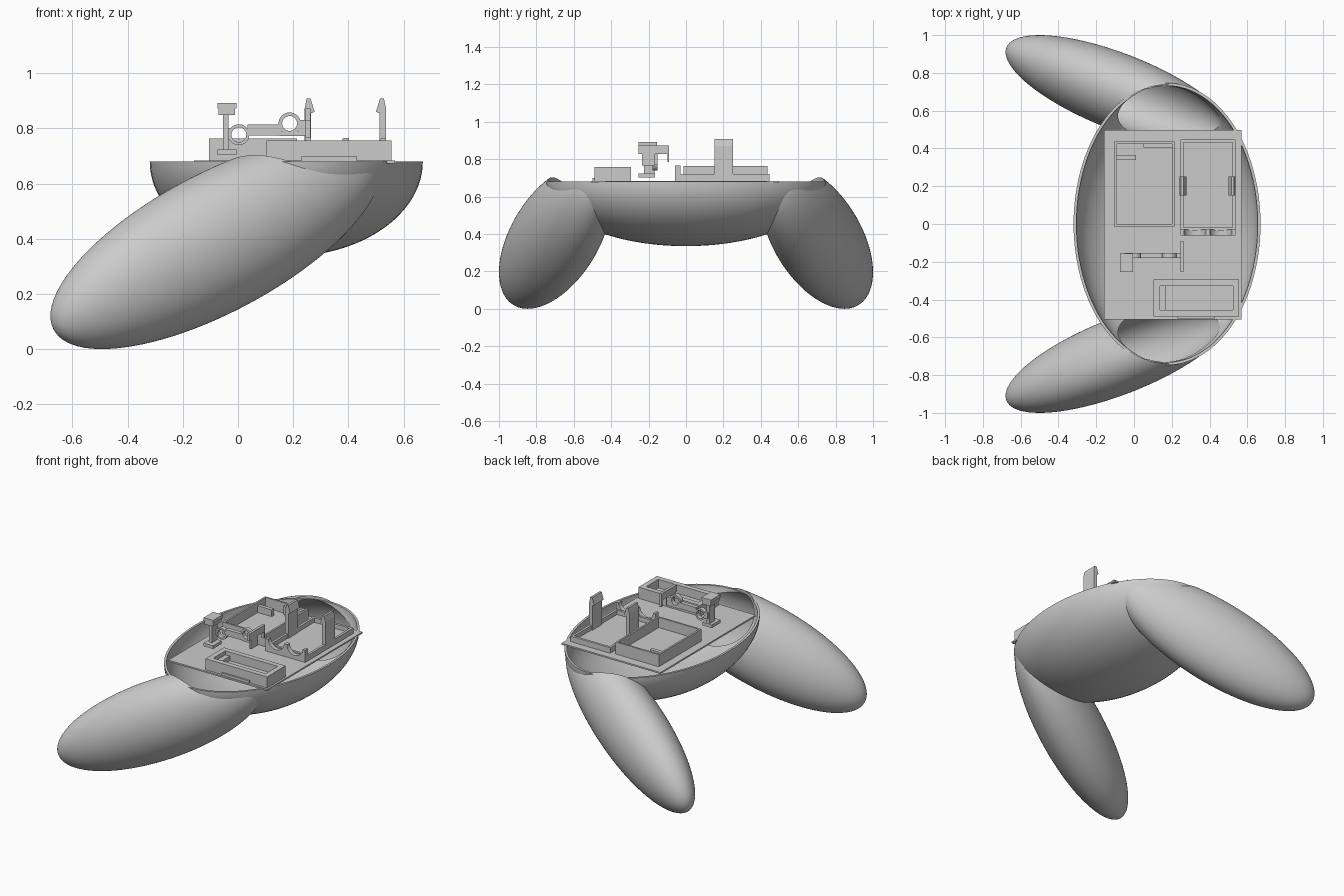
import bpy, bmesh, math
from mathutils import Matrix, Vector

if "Cube" in bpy.data.objects:
    bpy.data.objects.remove(bpy.data.objects["Cube"])

grey = bpy.data.materials.new("light_grey")
grey.diffuse_color = (0.6, 0.6, 0.6, 1)
grey.use_nodes = True
grey.node_tree.nodes["Principled BSDF"].inputs["Base Color"].default_value = grey.diffuse_color


def finish(name, bm, smooth=False):
    bmesh.ops.recalc_face_normals(bm, faces=bm.faces[:])
    me = bpy.data.meshes.new(name)
    bm.to_mesh(me)
    bm.free()
    me.materials.append(grey)
    ob = bpy.data.objects.new(name, me)
    bpy.context.collection.objects.link(ob)
    if smooth:
        me.shade_smooth()
    return ob


def add_box(bm, x0, x1, y0, y1, z0, z1):
    m = (Matrix.Translation(((x0 + x1) / 2, (y0 + y1) / 2, (z0 + z1) / 2))
         @ Matrix.Diagonal((x1 - x0, y1 - y0, z1 - z0, 1)))
    bmesh.ops.create_cube(bm, size=1, matrix=m)


def boxes(name, *dims):
    bm = bmesh.new()
    for d in dims:
        add_box(bm, *d)
    return finish(name, bm)


def extrude_xz(name, pts, y0, y1):
    """Solid from an outline in the xz plane, between two y values."""
    bm = bmesh.new()
    f = bm.faces.new([bm.verts.new((x, y0, z)) for x, z in pts])
    r = bmesh.ops.extrude_face_region(bm, geom=[f])
    bmesh.ops.translate(bm, vec=(0, y1 - y0, 0),
                        verts=[v for v in r["geom"] if isinstance(v, bmesh.types.BMVert)])
    return finish(name, bm)


def ellipsoid(name, matrix, cut_z=None):
    bm = bmesh.new()
    bmesh.ops.create_uvsphere(bm, u_segments=96, v_segments=48, radius=1, matrix=matrix)
    if cut_z is not None:
        g = bm.verts[:] + bm.edges[:] + bm.faces[:]
        r = bmesh.ops.bisect_plane(bm, geom=g, plane_co=(0, 0, cut_z),
                                   plane_no=(0, 0, 1), clear_outer=True)
        bmesh.ops.edgeloop_fill(bm, edges=[e for e in r["geom_cut"]
                                           if isinstance(e, bmesh.types.BMEdge)])
    return finish(name, bm, True)


def carve(ob, cutters):
    bpy.ops.object.select_all(action='DESELECT')
    bpy.context.view_layer.objects.active = ob
    ob.select_set(True)
    for c in cutters:
        m = ob.modifiers.new("cut", 'BOOLEAN')
        m.operation, m.solver, m.object = 'DIFFERENCE', 'EXACT', c
        bpy.ops.object.modifier_apply(modifier=m.name)
    bpy.ops.object.shade_smooth_by_angle(angle=math.radians(30))


# Bowl and grip ellipsoids
RIM = 0.68


def bowl_matrix(t):
    return (Matrix.Translation((0.175, 0, RIM))
            @ Matrix.Diagonal((0.495 - t, 0.747 - t, 0.345 - t, 1)))


def grip_matrix(side, s):
    skew = Matrix(((0.60, 0, 0), (0.21, 0.214, 0), (0.265, 0.004, 0.279))) * s
    # long axis of the sphere runs along the grip
    m = (Matrix.Translation((-0.08, -0.70, 0.385)) @ skew.to_4x4()
         @ Matrix.Rotation(math.pi / 2, 4, 'Y'))
    return Matrix.Diagonal((1, -side, 1, 1)) @ m


cavity = ellipsoid("bowl_cavity_cutter", bowl_matrix(0.015))
grip_trim = ellipsoid("grip_trim_cutter", bowl_matrix(0.008))
hollows = [ellipsoid("grip_hollow_cutter", grip_matrix(s, 0.92)) for s in (1, -1)]

# Bowl shell, open into the hollow grips
bowl = ellipsoid("bowl_shell", bowl_matrix(0), RIM)
carve(bowl, [cavity] + hollows)
for s, hollow, label in ((1, hollows[0], "rear_grip"), (-1, hollows[1], "front_grip")):
    grip = ellipsoid(label, grip_matrix(s, 1))
    carve(grip, [hollow, grip_trim])
for c in [cavity, grip_trim] + hollows:
    bpy.data.objects.remove(c)

# Deck plate
D = 0.683
boxes("deck", (-0.16, 0.57, -0.505, 0.497, 0.673, D))


def tray(name, x0, x1, y0, y1, top, w, floor, *extra):
    z = D - 0.004
    return boxes(name, (x0, x1, y0, y1, z, floor),
                 (x0, x0 + w, y0, y1, z, top), (x1 - w, x1, y0, y1, z, top),
                 (x0 + w, x1 - w, y0, y0 + w, z, top),
                 (x0 + w, x1 - w, y1 - w, y1, z, top), *extra)


# Left tray with its ledge and tab
tray("left_tray", -0.105, 0.214, -0.013, 0.436, 0.763, 0.012, 0.695,
     (0.05, 0.205, 0.405, 0.43, 0.69, 0.75), (-0.10, 0.01, 0.34, 0.365, 0.69, 0.74))

# Right tray with low walls
tray("right_tray", 0.245, 0.537, -0.035, 0.447, 0.72, 0.016, 0.69)

# Scalloped front wall of the right tray
pts = [(0.245, D - 0.004), (0.537, D - 0.004), (0.537, 0.765)]
for cx in (0.46, 0.322):
    pts += [(cx + 0.058 * math.cos(a), 0.765 - 0.055 * math.sin(a))
            for a in (math.pi * i / 12 for i in range(13))]
pts.append((0.245, 0.765))
extrude_xz("scalloped_wall", pts, -0.06, -0.03)

# Hooked clips facing each other
for x, s, label in ((0.241, 1, "left_clip"), (0.537, -1, "right_clip")):
    prof = [(0, D - 0.004), (0.024, D - 0.004), (0.024, 0.855), (0.037, 0.86),
            (0.022, 0.908), (0.008, 0.908), (0, 0.87)]
    extrude_xz(label, [(x + s * u, z) for u, z in prof], 0.152, 0.252)

# Front holder: thick walls, stepped pocket, small tab on the face
tray("front_holder", 0.103, 0.557, -0.49, -0.295, 0.757, 0.034, 0.70,
     (0.137, 0.17, -0.456, -0.329, 0.69, 0.73), (0.23, 0.43, -0.50, -0.485, D - 0.004, 0.70))

# I-shaped bracket
boxes("bracket", (-0.075, -0.005, -0.255, -0.155, 0.872, 0.893),
      (-0.07, -0.01, -0.25, -0.16, 0.848, 0.875),
      (-0.055, -0.035, -0.225, -0.168, 0.72, 0.855),
      (-0.075, -0.005, -0.255, -0.165, 0.703, 0.724))


def ring(bm, cx, cz, ro, ri, y0, y1, n=32):
    loops = []
    for r, y in ((ro, y0), (ro, y1), (ri, y1), (ri, y0)):
        loops.append([bm.verts.new((cx + r * math.cos(math.tau * i / n), y,
                                    cz + r * math.sin(math.tau * i / n))) for i in range(n)])
    for k in range(4):
        a, b = loops[k], loops[(k + 1) % 4]
        for i in range(n):
            j = (i + 1) % n
            bm.faces.new((a[i], a[j], b[j], b[i]))


# Lever arm with two eyes
bm = bmesh.new()
ring(bm, 0.003, 0.777, 0.038, 0.027, -0.18, -0.153)
ring(bm, 0.187, 0.818, 0.040, 0.027, -0.18, -0.153)
add_box(bm, 0.034, 0.158, -0.18, -0.153, 0.775, 0.815)
add_box(bm, -0.05, -0.028, -0.18, -0.153, 0.76, 0.80)
add_box(bm, 0.15, 0.25, -0.18, -0.153, 0.772, 0.789)
add_box(bm, 0.218, 0.25, -0.18, -0.153, 0.785, 0.83)
finish("lever_arm", bm)

# Upright plate at the end of the arm
boxes("lever_plate", (0.245, 0.262, -0.255, -0.09, 0.828, 0.873),
      (0.245, 0.262, -0.235, -0.165, 0.765, 0.83),
      (0.245, 0.262, -0.10, -0.09, 0.785, 0.83))
